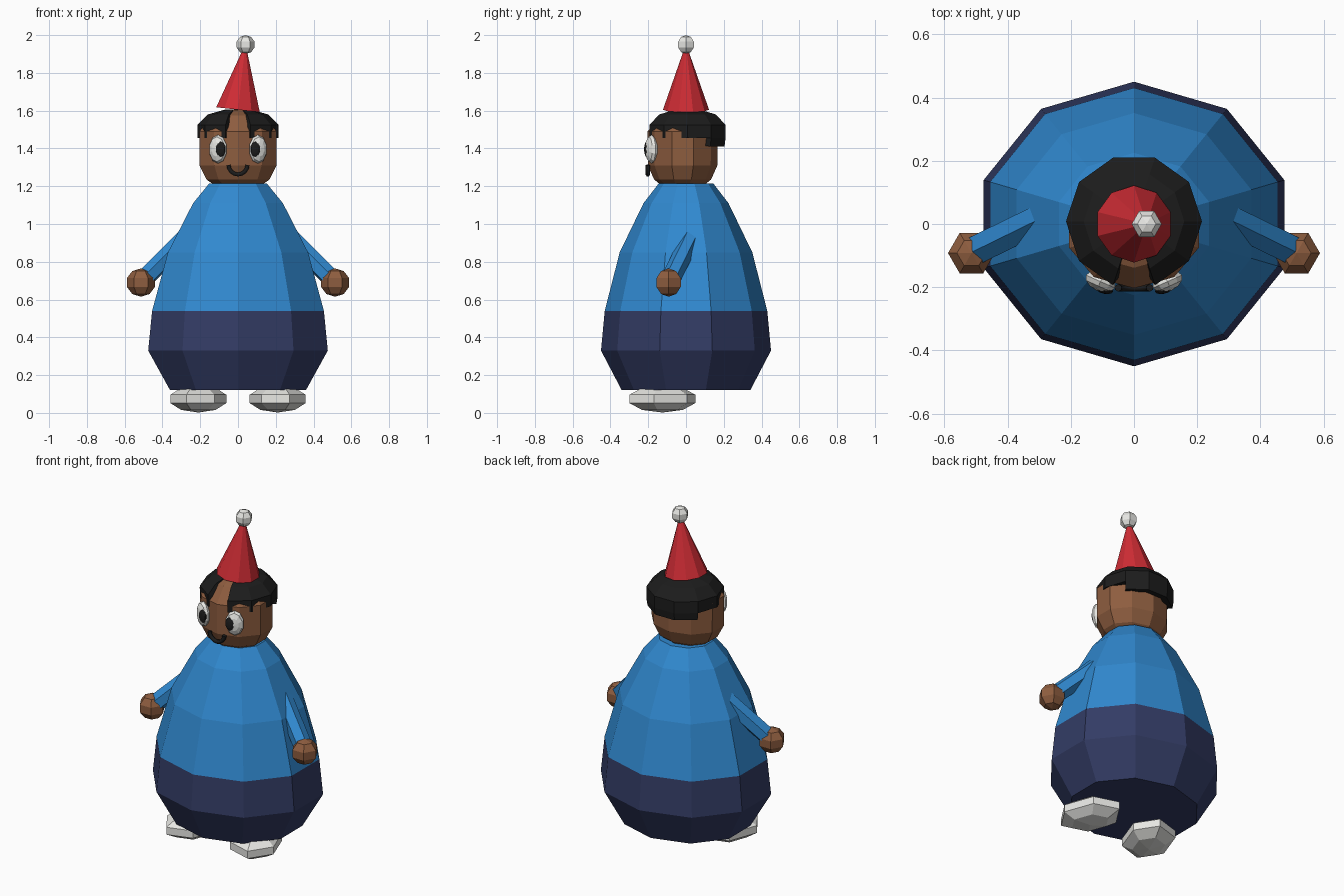
import bpy, bmesh
from math import sin, cos, pi, radians
from mathutils import Vector

if "Cube" in bpy.data.objects:
    bpy.data.objects.remove(bpy.data.objects["Cube"])


def material(name, rgb):
    m = bpy.data.materials.new(name)
    m.diffuse_color = (*rgb, 1)
    m.use_nodes = True
    m.node_tree.nodes["Principled BSDF"].inputs["Base Color"].default_value = m.diffuse_color
    return m


SHIRT = material("blue_cloth", (0.03, 0.25, 0.63))
NAVY = material("navy_cloth", (0.033, 0.045, 0.13))
SKIN = material("brown_skin", (0.27, 0.11, 0.05))
BLACK = material("black", (0.012, 0.012, 0.012))
RED = material("red", (0.62, 0.025, 0.035))
WHITE = material("white", (0.8, 0.8, 0.77))


def lathe(name, profile, sides, mat, scale=(1, 1, 1), loc=(0, 0, 0), rot=(0, 0, 0), phase=pi / 2, keep=None):
    """Revolve (radius, z) points into a closed faceted solid; keep() can drop faces."""
    bm = bmesh.new()
    rings = []
    for r, z in profile:
        if r < 1e-6:
            rings.append([bm.verts.new((0, 0, z * scale[2]))] * sides)
        else:
            rings.append([bm.verts.new((r * scale[0] * cos(phase + 2 * pi * i / sides),
                                        r * scale[1] * sin(phase + 2 * pi * i / sides),
                                        z * scale[2])) for i in range(sides)])
    for a, b in zip(rings, rings[1:]):
        for i in range(sides):
            j = (i + 1) % sides
            bm.faces.new(list(dict.fromkeys((a[i], a[j], b[j], b[i]))))
    for ring in (rings[0], rings[-1]):
        if ring[0] is not ring[1]:
            bm.faces.new(ring)
    bmesh.ops.recalc_face_normals(bm, faces=bm.faces)
    if keep:
        drop = [f for f in bm.faces if not keep(f.calc_center_median())]
        bmesh.ops.delete(bm, geom=drop, context='FACES')
    me = bpy.data.meshes.new(name)
    bm.to_mesh(me)
    bm.free()
    me.materials.append(mat)
    ob = bpy.data.objects.new(name, me)
    ob.location, ob.rotation_euler = loc, rot
    bpy.context.collection.objects.link(ob)
    return ob


def ball(name, radii, sides, bands, mat, **kw):
    prof = [(sin(pi * k / bands), -cos(pi * k / bands)) for k in range(bands + 1)]
    prof[0], prof[-1] = (0, -1), (0, 1)
    return lathe(name, prof, sides, mat, scale=radii, **kw)


# Body: trousers and shirt, ten sides, slightly flattened front to back
lathe("trousers", [(0.378, 0.12), (0.5, 0.33), (0.478, 0.54)], 10, NAVY, (1, 0.9, 1))
lathe("shirt", [(0.478, 0.54), (0.39, 0.85), (0.25, 1.11), (0.16, 1.215)], 10, SHIRT, (1, 0.9, 1))

# Head
lathe("head", [(0.13, 1.205), (0.175, 1.235), (0.214, 1.31), (0.2155, 1.49), (0.14, 1.575), (0.06, 1.603)],
      10, SKIN, (1, 0.86, 1), loc=(0, -0.018, 0))


# Hair: shell with an open front parting, longer at the back
def hair_area(c):
    if c.z < 1.45 and c.y < 0.1:
        return False
    return c.z > 1.42 and not (abs(c.x) < 0.02 and c.y < -0.05)


hair = lathe("hair", [(0.97, 1.41), (1.0, 1.455), (1.0, 1.525), (0.74, 1.58), (0.3, 1.607)],
             10, BLACK, (0.215, 0.212, 1), loc=(0, 0.008, 0), phase=radians(72), keep=hair_area)
shell = hair.modifiers.new("thickness", 'SOLIDIFY')
shell.thickness = 0.04
shell.offset = -1

# Party hat with bobble
lathe("hat", [(0.122, 0), (0.004, 0.34)], 10, RED, loc=(0, 0, 1.605), rot=(0, radians(6.5), 0))
ball("bobble", (0.05, 0.05, 0.05), 6, 5, WHITE, loc=(0.04, 0, 1.95), phase=0)

# Smile: half ring tube
curve = bpy.data.curves.new("mouth", 'CURVE')
curve.dimensions = '3D'
curve.bevel_depth = 0.012
curve.bevel_resolution = 1
curve.use_fill_caps = True
spline = curve.splines.new('POLY')
spline.points.add(8)
for k, p in enumerate(spline.points):
    a = pi + pi * k / 8
    p.co = (0.05 * cos(a), -0.202, 1.312 + 0.05 * sin(a), 1)
curve.materials.append(BLACK)
bpy.context.collection.objects.link(bpy.data.objects.new("mouth", curve))

# Paired parts
for s, side in ((1, "left"), (-1, "right")):
    # Eye turned outward, pupil shifted toward the nose
    turn = (pi / 2, 0, s * radians(24))
    ball(side + "_eye", (0.052, 0.076, 0.031), 10, 6, WHITE, loc=(s * 0.106, -0.182, 1.396), rot=turn)
    ball(side + "_pupil", (0.028, 0.042, 0.012), 10, 6, BLACK, loc=(s * 0.092, -0.209, 1.396),
         rot=(pi / 2, 0, s * radians(10)))

    # Sleeve prism from shoulder to wrist
    a, b = Vector((s * 0.27, 0.03, 0.935)), Vector((s * 0.505, -0.085, 0.70))
    lathe(side + "_sleeve", [(0.052, 0), (0.052, (b - a).length)], 6, SHIRT, loc=a,
          rot=(b - a).to_track_quat('Z', 'Y').to_euler())
    ball(side + "_hand", (0.078, 0.078, 0.075), 6, 5, SKIN, loc=(s * 0.514, -0.092, 0.69), phase=0)

    # Shoe turned outward
    ball(side + "_shoe", (0.15, 0.195, 0.072), 6, 5, WHITE, loc=(s * 0.21, -0.125, 0.074),
         rot=(0, 0, s * radians(20)))
